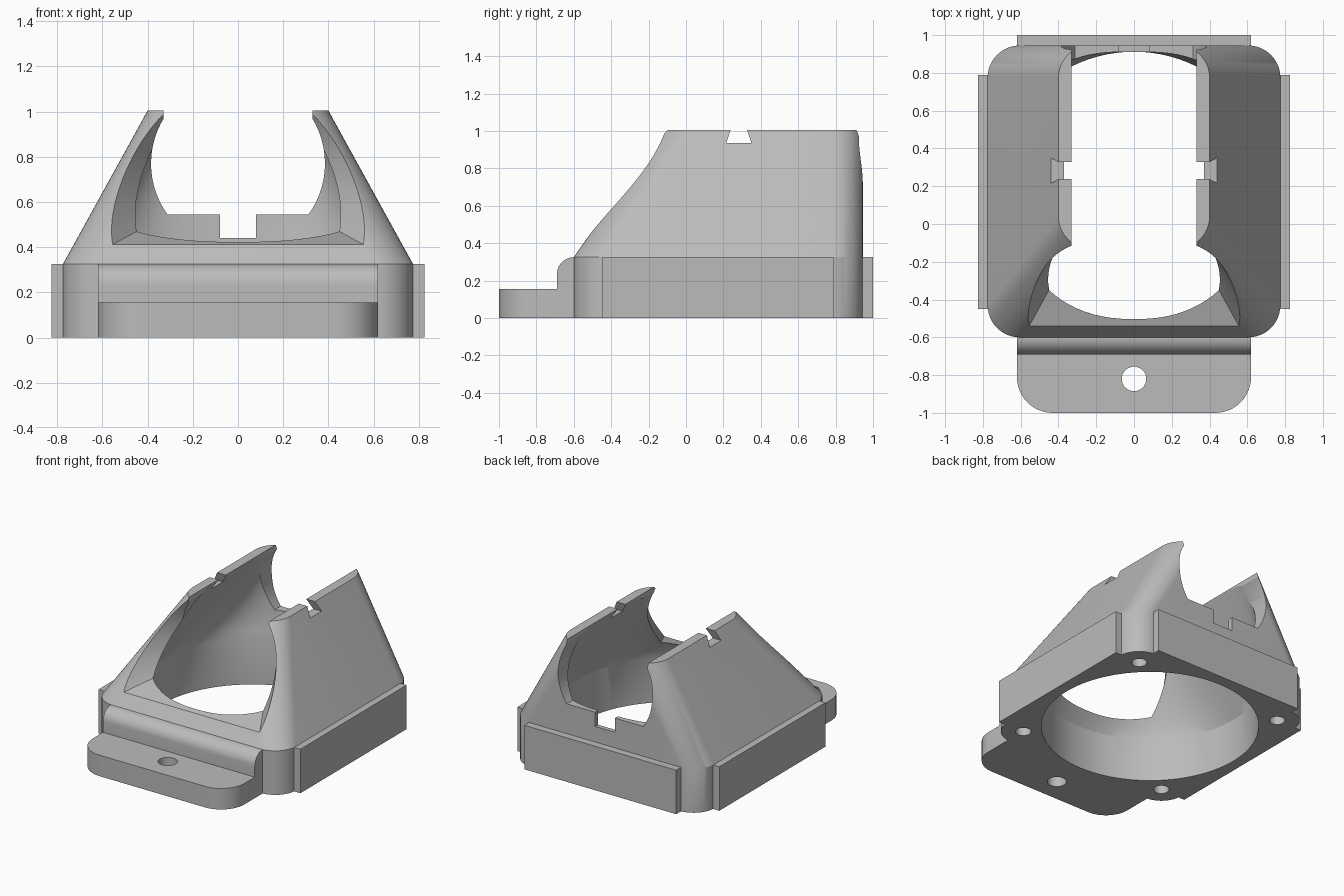
import bpy, bmesh, math
from math import cos, sin, pi, radians

if "Cube" in bpy.data.objects:
    bpy.data.objects.remove(bpy.data.objects["Cube"], do_unlink=True)

grey = bpy.data.materials.new("plain grey")
grey.use_nodes = True
colour = (0.5, 0.5, 0.5, 1)
grey.diffuse_color = colour
grey.node_tree.nodes["Principled BSDF"].inputs["Base Color"].default_value = colour


def loft(name, rings):
    """Solid skinned through matching closed rings of points."""
    bm = bmesh.new()
    loops = [[bm.verts.new(p) for p in ring] for ring in rings]
    n = len(loops[0])
    for a, b in zip(loops, loops[1:]):
        for i in range(n):
            j = (i + 1) % n
            bm.faces.new((a[i], a[j], b[j], b[i]))
    bm.faces.new(loops[0])
    bm.faces.new(loops[-1])
    bmesh.ops.recalc_face_normals(bm, faces=bm.faces)
    mesh = bpy.data.meshes.new(name)
    bm.to_mesh(mesh)
    bm.free()
    obj = bpy.data.objects.new(name, mesh)
    bpy.context.collection.objects.link(obj)
    mesh.materials.append(grey)
    return obj


def rounded(hx, y0, y1, r, z, seg=12):
    """Rounded rectangle ring, symmetric in x."""
    pts = []
    corners = [(hx - r, y1 - r), (r - hx, y1 - r), (r - hx, y0 + r), (hx - r, y0 + r)]
    for k, (cx, cy) in enumerate(corners):
        for i in range(seg + 1):
            a = (k + i / seg) * pi / 2
            pts.append((cx + r * cos(a), cy + r * sin(a), z))
    return pts


def box(name, x0, x1, y0, y1, z0, z1):
    return loft(name, [[(x0, y0, z), (x1, y0, z), (x1, y1, z), (x0, y1, z)] for z in (z0, z1)])


def cylinder(name, x, y, r, z0, z1, n=32):
    return loft(name, [[(x + r * cos(2 * pi * i / n), y + r * sin(2 * pi * i / n), z)
                        for i in range(n)] for z in (z0, z1)])


def prism_x(name, profile, x0, x1):
    return loft(name, [[(x, y, z) for y, z in profile] for x in (x0, x1)])


def combine(target, tool, operation):
    mod = target.modifiers.new("combine", 'BOOLEAN')
    mod.operation = operation
    mod.solver = 'EXACT'
    mod.object = tool
    bpy.context.view_layer.update()
    mesh = bpy.data.meshes.new_from_object(
        target.evaluated_get(bpy.context.evaluated_depsgraph_get()))
    target.modifiers.clear()
    target.data = mesh
    bpy.data.objects.remove(tool, do_unlink=True)


# Square base that tapers into two leaning walls
body = loft("duct_body", [rounded(0.775, -0.6, 0.945, 0.17, 0),
                          rounded(0.775, -0.6, 0.945, 0.17, 0.325),
                          rounded(0.4, -0.13, 0.945, 0.17, 1.005)])

# Raised pads on the sides and back, front block with a rounded top, mounting tab
block = [(-0.4, 0), (-0.69, 0)]
block += [(-0.6 - 0.09 * cos(a), 0.235 + 0.09 * sin(a))
          for a in (i * pi / 20 for i in range(11))] + [(-0.4, 0.325)]
tab = loft("mounting_tab", [rounded(0.62, -1, -0.3, 0.19, z) for z in (0, 0.155)])
additions = [box("side_pads", -0.825, 0.825, -0.45, 0.79, 0, 0.325),
             box("back_pad", -0.62, 0.62, 0.5, 1.0, 0, 0.325),
             prism_x("front_block", block, -0.62, 0.62), tab]
for part in additions:
    combine(body, part, 'UNION')


# Inner passage: round below, squarer and narrower above
def passage(z, n=96):
    t = max(0, (z - 0.325) / 0.675)
    hx, hy = 0.742 - 0.412 * t, 0.742 - 0.237 * t
    power = 2 / (2 + 2.5 * t)
    pts = []
    for i in range(n):
        c, s = cos(2 * pi * i / n), sin(2 * pi * i / n)
        pts.append((hx * math.copysign(abs(c) ** power, c),
                    0.912 - hy + hy * math.copysign(abs(s) ** power, s), z))
    return pts


# Arched opening with a flat sill, flaring toward the front
def arch(y, n=48):
    f = max(0, (-0.1 - y) / 0.43)
    r, zc = 0.385 * (1 + 0.76 * f), 0.77 + 0.041 * f
    start, end = radians(-35.8), radians(215.8)
    return [(r * cos(a), y, zc + r * sin(a))
            for a in (start + (end - start) * i / n for i in range(n + 1))]


cutters = [loft("passage_cutter", [passage(z) for z in
                                   [-0.1, 0.325] + [0.325 + 0.07 * i for i in range(1, 11)]]),
           loft("arch_cutter", [arch(y) for y in (-0.75, -0.1, 1.2)]),
           box("top_slot", -0.33, 0.33, -0.5, 1.2, 0.9, 1.2),
           box("back_notch", -0.08, 0.08, 0.7, 1.2, 0.44, 0.7),
           prism_x("dovetail_notch", [(0.215, 0.935), (0.35, 0.935), (0.322, 1.02), (0.243, 1.02)],
                   -0.7, 0.7),
           cylinder("tab_hole", 0, -0.82, 0.065, -0.1, 0.3)]
for sx in (-1, 1):
    for sy in (-1, 1):
        cutters.append(cylinder("screw_hole", sx * 0.615, 0.172 + sy * 0.615, 0.053, -0.1, 0.25))
for tool in cutters:
    combine(body, tool, 'DIFFERENCE')

bpy.ops.object.select_all(action='DESELECT')
body.select_set(True)
bpy.context.view_layer.objects.active = body
bpy.ops.object.shade_smooth_by_angle(angle=radians(25))
